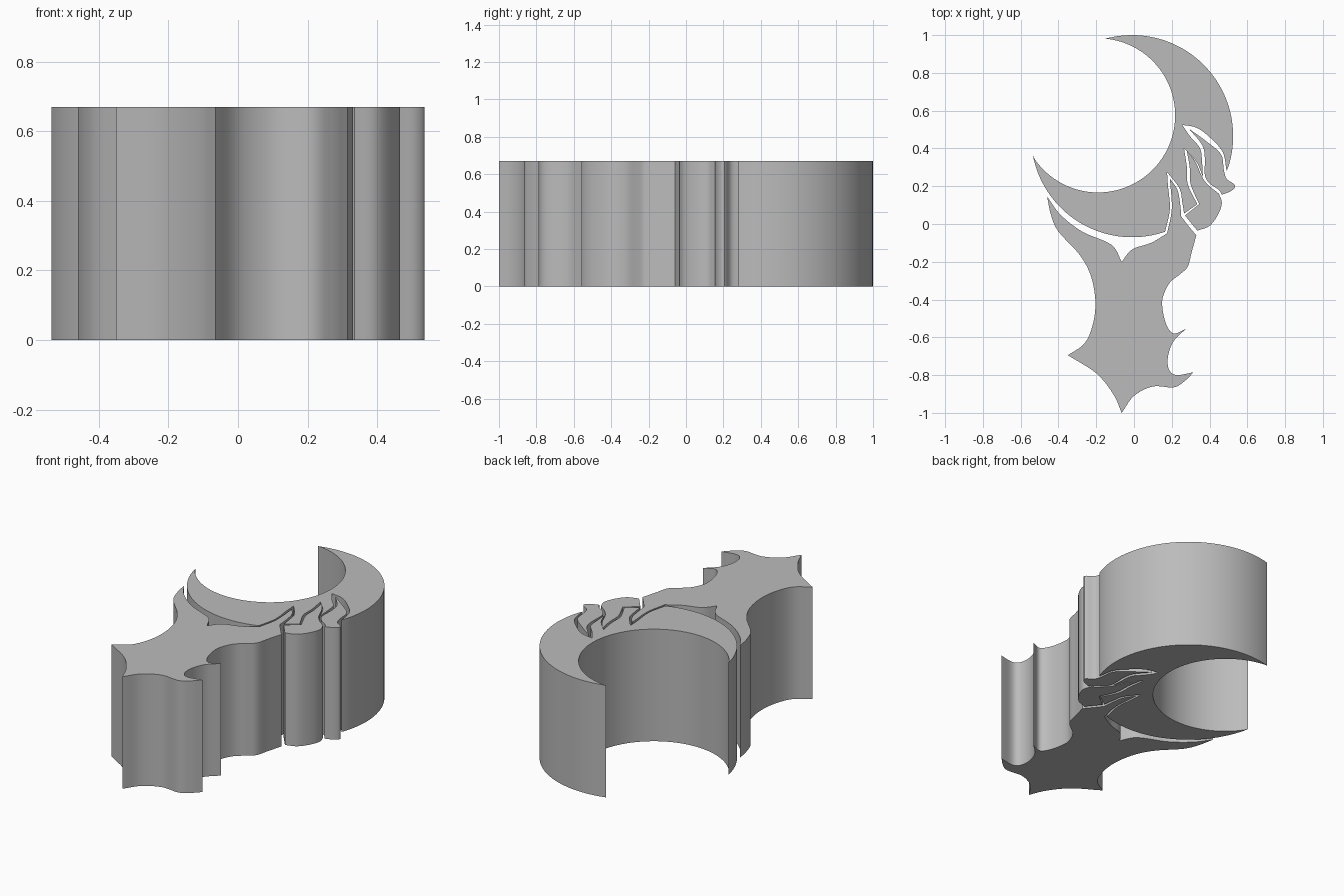
import bpy
import bmesh
from math import cos, sin, radians
from mathutils import Vector

HEIGHT = 0.67
STEPS = 5

if "Cube" in bpy.data.objects:
    bpy.data.objects.remove(bpy.data.objects["Cube"], do_unlink=True)

grey = bpy.data.materials.new("plain grey")
grey.use_nodes = True
colour = (0.5, 0.5, 0.5, 1)
grey.diffuse_color = colour
grey.node_tree.nodes["Principled BSDF"].inputs["Base Color"].default_value = colour


def arc(centre, radius, start, end, count):
    """Points on a circle from the start angle to the end angle, in degrees."""
    angles = [radians(start + (end - start) * i / count) for i in range(count + 1)]
    return [Vector((centre[0] + radius * cos(a), centre[1] + radius * sin(a))) for a in angles]


def smooth_run(points):
    """Flowing curve through points given in hundredths, without its last point."""
    pts = [Vector(p) / 100 for p in points]
    padded = [2 * pts[0] - pts[1]] + pts + [2 * pts[-1] - pts[-2]]
    result = []
    for a, b, c, d in zip(padded, padded[1:], padded[2:], padded[3:]):
        for step in range(STEPS):
            t = step / STEPS
            result.append(b + (c - a) * t / 2
                          + (2 * a - 5 * b + 4 * c - d) * t ** 2 / 2
                          + (3 * b - a - 3 * c + d) * t ** 3 / 2)
    return result


def outline(runs):
    """Closed outline from smooth runs that meet at sharp corners."""
    points = []
    for run, following in zip(runs, runs[1:] + runs[:1]):
        points += smooth_run(run + [following[0]])
    return points


def extrude_outline(name, points):
    """Upright solid with the given plan."""
    bm = bmesh.new()
    base = bm.faces.new([bm.verts.new((p.x, p.y, 0)) for p in points])
    solid = bmesh.ops.extrude_face_region(bm, geom=[base])
    top = [v for v in solid["geom"] if isinstance(v, bmesh.types.BMVert)]
    bmesh.ops.translate(bm, verts=top, vec=(0, 0, HEIGHT))
    bmesh.ops.recalc_face_normals(bm, faces=bm.faces)
    mesh = bpy.data.meshes.new(name)
    bm.to_mesh(mesh)
    bm.free()
    mesh.materials.append(grey)
    obj = bpy.data.objects.new(name, mesh)
    bpy.context.collection.objects.link(obj)
    bpy.ops.object.select_all(action="DESELECT")
    obj.select_set(True)
    bpy.context.view_layer.objects.active = obj
    bpy.ops.object.shade_smooth_by_angle(angle=radians(30))


# Crescent: two arcs, with tongues reaching between the fingers
tongues = outline([
    [(49, 28), (47, 38), (40, 46), (33, 51)],
    [(25.5, 52.5), (30, 46), (35, 40), (36, 33)],
    [(36.5, 25), (33, 33)],
    [(26.5, 40), (28, 30), (28.5, 21)],
    [(33.5, 10.5)],
    [(26.5, 5.5), (25.5, 12), (24, 19)],
    [(17.5, 27.5), (18, 20), (19, 8)],
    [(16.5, -4)],
])
tongues = tongues[:-STEPS]  # the closing side is replaced by the arcs
outer_centre = (-0.01, 0.465)
inner_centre = (-0.19, 0.575)
crescent = (arc(outer_centre, 0.535, 106, -20, 44)[:-1] + tongues
            + arc(outer_centre, 0.535, -71, -169, 36)
            + arc(inner_centre, 0.408, 212, 446, 70)[1:-1])
extrude_outline("crescent", crescent)

# Separate upper finger
extrude_outline("upper_finger", outline([
    [(29, 50.5), (38, 44), (46, 37), (47.5, 29), (49, 24),
     (53.5, 20.5), (51.5, 17.5)],
    [(46.5, 15.5), (45, 18), (40, 21.5), (37.5, 26), (37.5, 35), (36, 42)],
]))

# Separate middle finger
extrude_outline("middle_finger", outline([
    [(28, 38.5), (32.5, 33), (36, 25), (39.5, 20.5)],
    [(45, 16), (46.5, 11), (44.5, 5), (40, -1)],
    [(33.5, -3.5)],
    [(27, 4.5)],
    [(34.5, 10.5), (30, 21), (29.5, 30)],
]))

# Main body with the lower finger and pointed limbs
extrude_outline("body", outline([
    [(19, 24), (23, 18), (24.5, 10)],
    [(25, 4), (28, 0)],
    [(33, -6), (30.5, -15), (28.5, -22.5), (24.5, -26.5), (19, -31),
     (15.5, -38), (15, -44), (17, -53), (21, -58)],
    [(27.5, -55.5), (21, -62), (18, -70), (18.5, -77), (22.5, -80)],
    [(31.5, -78.5), (27, -83), (21, -86.5), (10, -86), (0, -91)],
    [(-6.5, -100), (-11, -90), (-20, -79)],
    [(-35, -69.5), (-26, -63), (-21.5, -52), (-20.5, -40), (-23, -27),
     (-29, -16), (-40, -4), (-44, 5)],
    [(-46, 14.5), (-39, 5), (-27.5, -4), (-12, -11)],
    [(-6.5, -20), (-1, -13.5), (9, -10)],
    [(17.5, -5), (20, 8)],
]))
